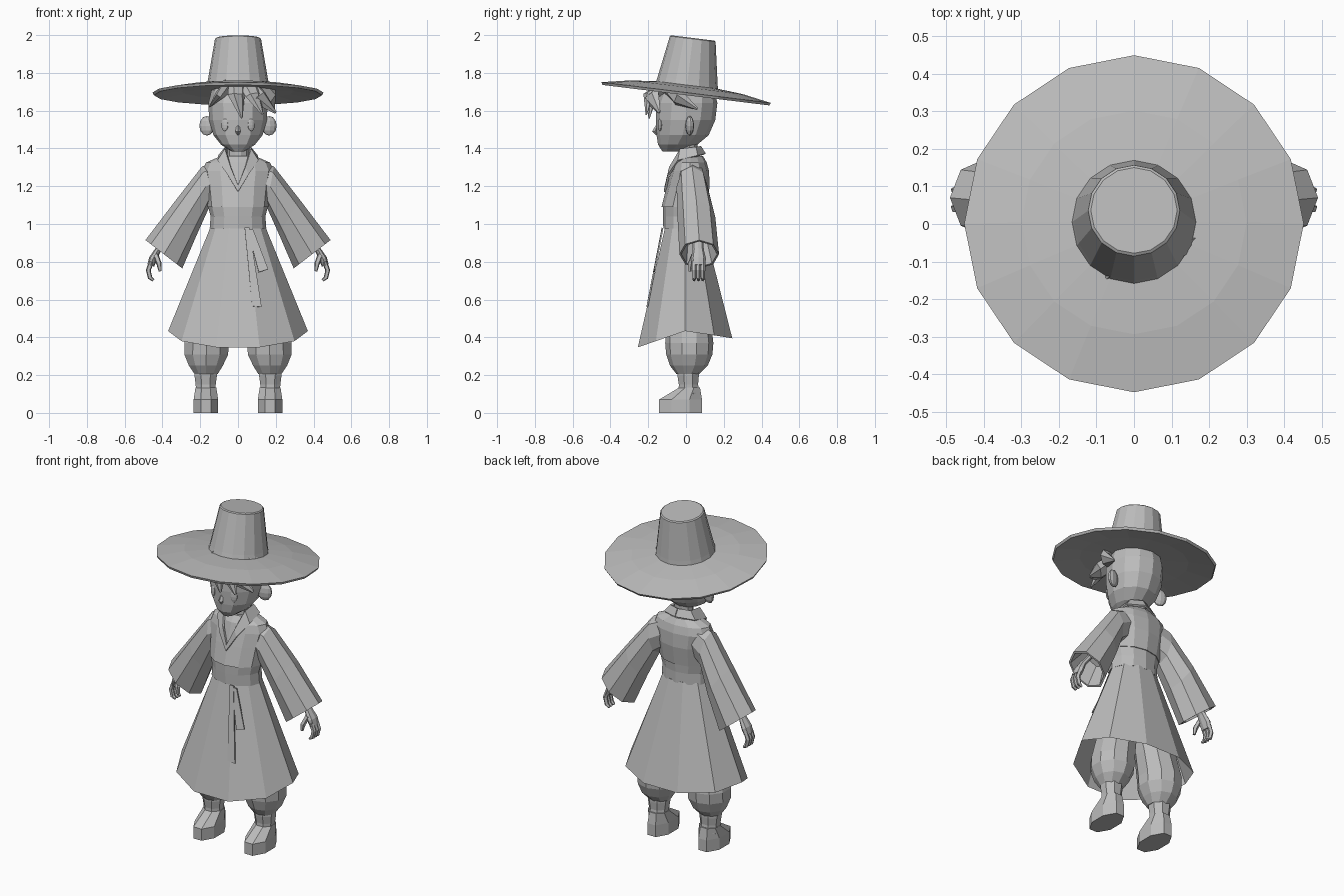
import bpy, bmesh, math
from mathutils import Vector, Matrix

old = bpy.data.objects.get("Cube")
if old:
    bpy.data.objects.remove(old)

grey = bpy.data.materials.new("plain_grey")
grey.use_nodes = True
COLOUR = (0.5, 0.5, 0.5, 1)
grey.diffuse_color = COLOUR
grey.node_tree.nodes["Principled BSDF"].inputs["Base Color"].default_value = COLOUR


def finish(name, bm, mirror=False, thick=0):
    bmesh.ops.recalc_face_normals(bm, faces=bm.faces)
    me = bpy.data.meshes.new(name)
    bm.to_mesh(me)
    bm.free()
    me.materials.append(grey)
    ob = bpy.data.objects.new(name, me)
    bpy.context.collection.objects.link(ob)
    if thick:
        mod = ob.modifiers.new("thickness", 'SOLIDIFY')
        mod.thickness = thick
        mod.offset = 0
    if mirror:
        ob.modifiers.new("mirror", 'MIRROR')
    return ob


def ring(c, u, v, n, half_step=False):
    """Polygon around c that reaches exactly to c +- u and c +- v."""
    off = math.pi / n if half_step else 0
    angles = [off + 2 * math.pi * i / n for i in range(n)]
    mu = max(abs(math.cos(a)) for a in angles)
    mv = max(abs(math.sin(a)) for a in angles)
    return [Vector(c) + Vector(u) * math.cos(a) / mu + Vector(v) * math.sin(a) / mv
            for a in angles]


def level(z, x0, x1, y0, y1, n, half_step=False):
    return ring(((x0 + x1) / 2, (y0 + y1) / 2, z), ((x1 - x0) / 2, 0, 0),
                (0, (y1 - y0) / 2, 0), n, half_step)


def loft(name, rings, caps=(True, True), **kw):
    bm = bmesh.new()
    rows = [[bm.verts.new(p) for p in r] for r in rings]
    for a, b in zip(rows, rows[1:]):
        for i in range(len(a)):
            j = (i + 1) % len(a)
            bm.faces.new((a[i], a[j], b[j], b[i]))
    for cap, row in zip(caps, (rows[0], rows[-1])):
        if cap:
            bm.faces.new(row)
    return finish(name, bm, **kw)


def tube(name, path, sizes, side=(1, 0, 0), flat=1.0, n=6, **kw):
    """Tapering limb, finger or lock of hair along a path."""
    pts = [Vector(p) for p in path]
    rings = []
    for i, p in enumerate(pts):
        d = (pts[min(i + 1, len(pts) - 1)] - pts[max(i - 1, 0)]).normalized()
        u = (Vector(side) - d * d.dot(Vector(side))).normalized()
        rings.append(ring(p, u * sizes[i], d.cross(u) * sizes[i] * flat, n))
    return loft(name, rings, **kw)


def blob(name, c, radii, turn=0, **kw):
    bm = bmesh.new()
    m = Matrix.Translation(c) @ Matrix.Rotation(turn, 4, 'Z') @ Matrix.Diagonal((*radii, 1))
    bmesh.ops.create_uvsphere(bm, u_segments=10, v_segments=6, radius=1, matrix=m)
    return finish(name, bm, **kw)


def strip(name, left, right, thick, **kw):
    bm = bmesh.new()
    a = [bm.verts.new(p) for p in left]
    b = [bm.verts.new(p) for p in right]
    for i in range(len(a) - 1):
        bm.faces.new((a[i], a[i + 1], b[i + 1], b[i]))
    return finish(name, bm, thick=thick, **kw)


# Tilted wide-brimmed hat
tilt = Matrix.Translation((0, 0, 1.69)) @ Matrix.Rotation(math.radians(-7), 4, 'X')
profile = [(.15, .02), (.3, .012), (.445, -.008), (.452, .006), (.3, .034),
           (.165, .046), (.16, .07), (.122, .292), (.115, .297)]
hat = loft("hat", [[tilt @ p for p in ring((0, 0, z), (r, 0, 0), (0, r, 0), 16)]
                   for r, z in profile])

# Head, neck and face
loft("head", [level(z, -x, x, f, b, 12) for z, x, f, b in (
    (1.385, .035, -.125, -.03), (1.42, .09, -.148, .06), (1.47, .13, -.156, .12),
    (1.55, .153, -.16, .155), (1.64, .157, -.155, .166), (1.71, .14, -.13, .15),
    (1.75, .09, -.08, .1))])
loft("neck", [level(z, -.055, .055, -.025, .06, 10) for z in (1.32, 1.46)])
blob("ear", (.165, .02, 1.52), (.042, .02, .052), turn=.3, mirror=True)
blob("eye", (.07, -.138, 1.525), (.02, .008, .034), turn=.4, mirror=True)
tube("nose", [(0, -.148, 1.53), (0, -.165, 1.49), (0, -.152, 1.475)], [.006, .014, .008], n=4)

# Hair locks swept to the left
locks = {
    "centre": ([(.0, -.12, 1.73), (-.01, -.185, 1.68), (.02, -.195, 1.56)], [.05, .05, .006]),
    "swept": ([(.05, -.11, 1.73), (.11, -.18, 1.67), (.2, -.14, 1.59)], [.06, .055, .008]),
    "front": ([(.06, -.12, 1.73), (.08, -.2, 1.68), (.13, -.21, 1.58)], [.05, .045, .006]),
    "side": ([(.1, -.08, 1.73), (.17, -.04, 1.67), (.19, .06, 1.61)], [.06, .05, .008]),
    "right": ([(-.05, -.11, 1.73), (-.1, -.145, 1.68), (-.15, -.09, 1.62)], [.05, .04, .006]),
}
for key, (path, sizes) in locks.items():
    tube("hair_lock_" + key, path, sizes, side=(.7, .6, .4), flat=.45)

# Robe: bodice, waist sash and flared skirt with a dipping hem
loft("bodice", [level(z, -x, x, f, b, 12) for z, x, f, b in (
    (1.09, .16, -.13, .11), (1.2, .172, -.102, .125), (1.28, .188, -.078, .122),
    (1.325, .17, -.065, .11), (1.36, .09, -.04, .09))])
loft("waist_sash", [level(z, -x, x, f, b, 12) for z, x, f, b in (
    (.975, .15, -.12, .1), (1.04, .145, -.122, .1), (1.1, .16, -.122, .105))])


def hem_ring(x, y0, y1, side_z, front_z, back_z):
    pts = level(side_z, -x, x, y0, y1, 10)
    for p in pts:
        p.z += (front_z - side_z) * p.y / y0 if p.y < 0 else (back_z - side_z) * p.y / y1
    return pts


loft("skirt", [level(.985, -.145, .145, -.11, .095, 10),
               hem_ring(.37, -.255, .245, .435, .347, .395)], caps=(True, False))

# Crossed collar
strip("collar",
      [(0, -.112, 1.17), (.055, -.092, 1.26), (.105, -.04, 1.335), (.1, .06, 1.36), (0, .1, 1.37)],
      [(0, -.106, 1.205), (.038, -.084, 1.3), (.066, -.03, 1.395), (.065, .05, 1.405),
       (0, .075, 1.41)], .012, mirror=True)

# Hanging ribbon ends
strip("ribbon_long", [(.035, -.125, .98), (.075, -.205, .565)],
      [(.06, -.125, .98), (.125, -.205, .56)], .008)
strip("ribbon_short", [(.05, -.125, .97), (.11, -.17, .745)],
      [(.08, -.125, .97), (.16, -.165, .76)], .008)


# Wide sleeves with a hollow cuff
def sleeve_ring(top, low, y0, y1, size=1):
    t, b = Vector((top[0], 0, top[1])), Vector((low[0], 0, low[1]))
    c = (t + b) / 2 + Vector((0, (y0 + y1) / 2, 0))
    return ring(c, (t - b) / 2 * size, (0, (y1 - y0) / 2 * size, 0), 8)


loft("sleeve", [
    sleeve_ring((.11, 1.335), (.1, 1.13), -.035, .1),
    sleeve_ring((.19, 1.305), (.152, 1.09), -.05, .115),
    sleeve_ring((.33, 1.125), (.215, .95), -.045, .155),
    sleeve_ring((.49, .915), (.295, .765), -.035, .175),
    sleeve_ring((.49, .915), (.295, .765), -.035, .175, .9),
    sleeve_ring((.38, 1.04), (.25, .89), -.03, .15, .75)], mirror=True)

# Hands
tube("palm", [(.36, .06, .94), (.425, .065, .86), (.45, .066, .815), (.462, .066, .78)],
     [.028, .03, .04, .034], side=(0, 1, 0), flat=.55, n=8, mirror=True)
for i, y in enumerate((.043, .066, .089)):
    tube("finger_%d" % (i + 1), [(.458, y, .8), (.475, y, .755), (.465, y, .715), (.447, y, .702)],
         [.013, .013, .012, .007], side=(0, 1, 0), n=5, mirror=True)
tube("thumb", [(.435, .04, .835), (.418, .022, .79), (.412, .02, .75)],
     [.014, .014, .008], side=(0, 1, 0), n=5, mirror=True)

# Puffed trousers, leg wraps and shoes
loft("trouser_leg", [level(z, a, b, f, k, 10, True) for z, a, b, f, k in (
    (.205, .108, .23, -.05, .068), (.25, .08, .26, -.085, .115), (.31, .052, .284, -.105, .14),
    (.37, .05, .284, -.11, .145), (.5, .03, .25, -.1, .13), (.7, .01, .14, -.06, .06))],
     mirror=True)
loft("leg_wrap", [level(z, a, b, f, k, 8, True) for z, a, b, f, k in (
    (.1, .118, .222, -.04, .072), (.15, .118, .224, -.038, .064), (.195, .112, .23, -.045, .068),
    (.215, .112, .23, -.045, .068))], mirror=True)
loft("shoe", [level(z, a, b, f, k, 8, True) for z, a, b, f, k in (
    (0, .105, .235, -.143, .085), (.07, .105, .235, -.143, .085),
    (.135, .115, .225, -.035, .074))], mirror=True)
